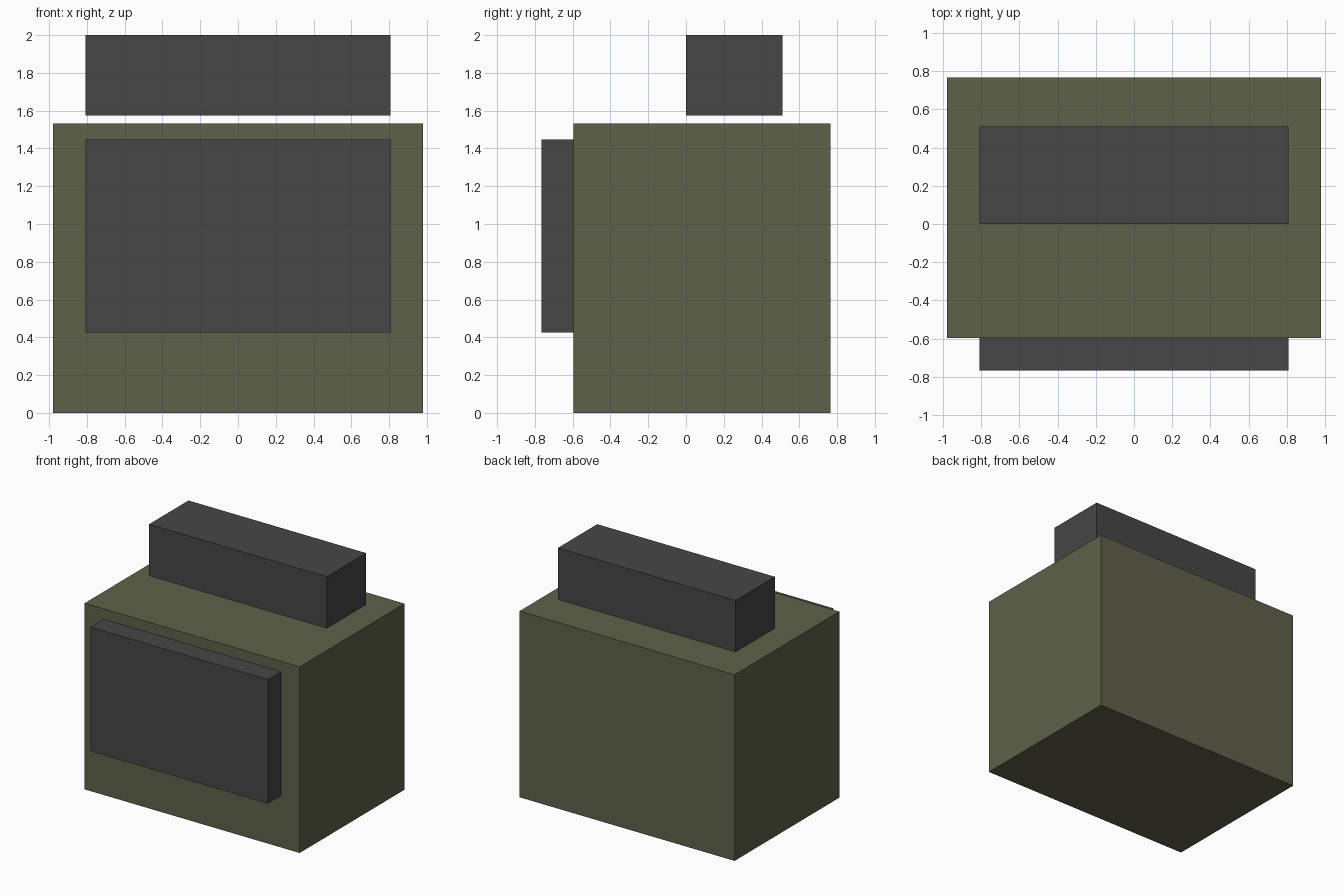
import bpy

if "Cube" in bpy.data.objects:
    bpy.data.objects.remove(bpy.data.objects["Cube"])

U = 2 / 47  # model grid unit


def material(name, rgb):
    m = bpy.data.materials.new(name)
    m.diffuse_color = (*rgb, 1)
    m.use_nodes = True
    m.node_tree.nodes["Principled BSDF"].inputs["Base Color"].default_value = m.diffuse_color
    return m


olive = material("olive", (0.114, 0.120, 0.069))
charcoal = material("charcoal", (0.061, 0.061, 0.061))


def box(name, lo, hi, mat):
    """Axis-aligned box between two corners, in grid units."""
    size = [(b - a) * U for a, b in zip(lo, hi)]
    centre = [(a + b) / 2 * U for a, b in zip(lo, hi)]
    bpy.ops.mesh.primitive_cube_add(size=1, location=centre)
    ob = bpy.context.object
    ob.name = name
    ob.scale = size
    bpy.ops.object.transform_apply(location=False, rotation=False, scale=True)
    ob.data.materials.append(mat)
    return ob


# Main block
box("main_body", (-23, -14, 0), (23, 18, 36), olive)
# Raised panel on the front
box("front_panel", (-19, -18, 10), (19, -14, 34), charcoal)
# Bar floating just above the top
box("top_bar", (-19, 0, 37), (19, 12, 47), charcoal)
